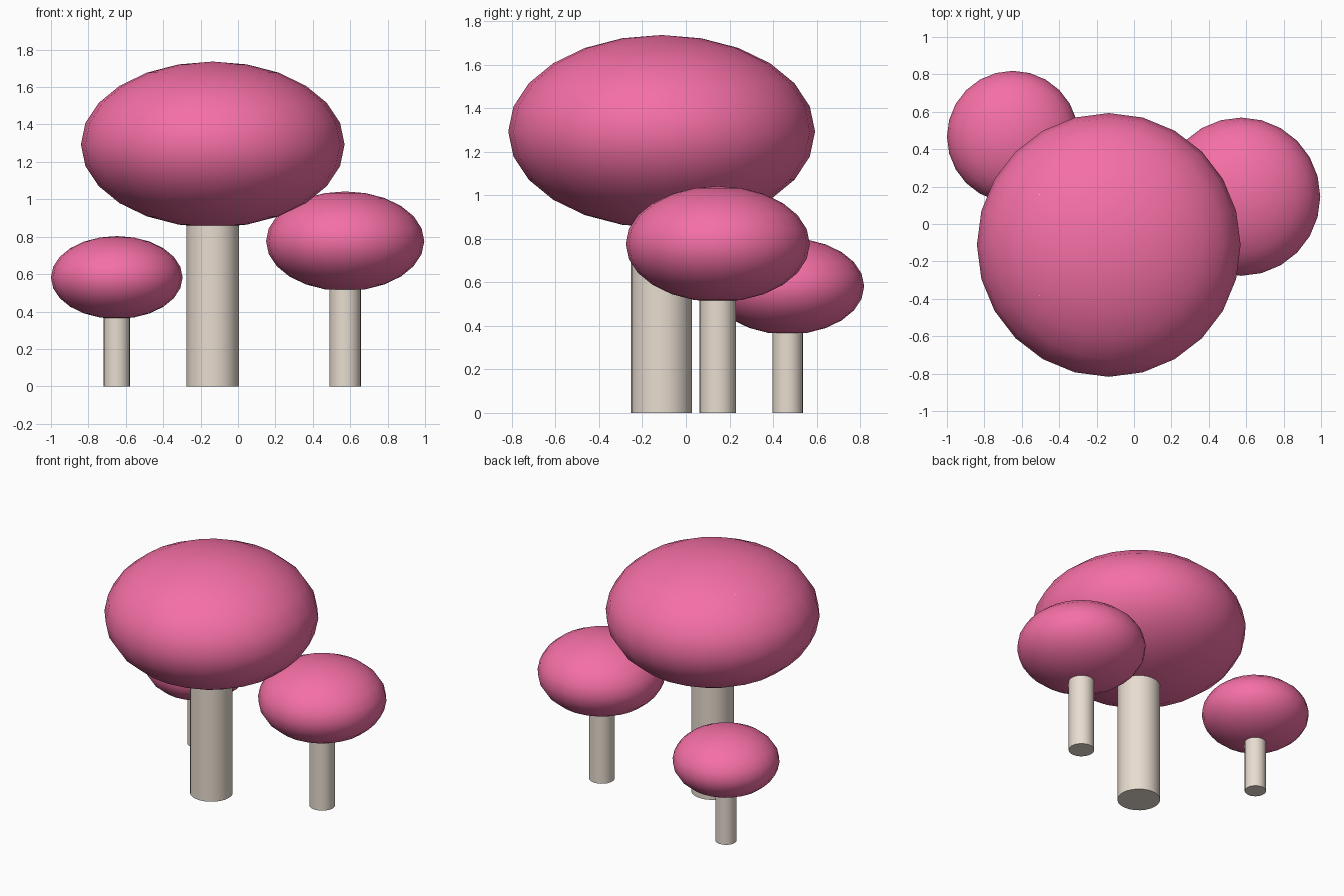
import bpy, math
from mathutils import Vector

if "Cube" in bpy.data.objects:
    bpy.data.objects.remove(bpy.data.objects["Cube"])


def material(name, rgb):
    m = bpy.data.materials.new(name)
    m.diffuse_color = (*rgb, 1)
    m.use_nodes = True
    m.node_tree.nodes["Principled BSDF"].inputs["Base Color"].default_value = m.diffuse_color
    return m


PINK = material("pink", (0.91, 0.16, 0.38))
CREAM = material("cream", (0.81, 0.72, 0.63))
WHITE = material("white", (0.95, 0.95, 0.93))


def finish(name, mat):
    ob = bpy.context.object
    ob.name = name
    ob.data.materials.append(mat)
    bpy.ops.object.shade_smooth_by_angle(angle=math.radians(40))
    return ob


def mushroom(name, x, y, cap_z, r):
    half = 0.629 * r                      # flattened cap height
    # Stem, running up into the cap
    top = cap_z - 0.8 * half
    bpy.ops.mesh.primitive_cylinder_add(vertices=24, radius=0.199 * r, depth=top,
                                        location=(x, y, top / 2))
    finish(name + "_stem", CREAM)

    # Cap
    bpy.ops.mesh.primitive_uv_sphere_add(segments=24, ring_count=12, radius=1,
                                         location=(x, y, cap_z))
    bpy.context.object.scale = (r, r, half)
    bpy.ops.object.transform_apply(location=False, rotation=False, scale=True)
    finish(name + "_cap", PINK)

    # Five tiny spots, sunk so only their tips break the cap surface
    t = math.asin(0.655)
    spot_r = 0.06 * r
    for i in range(5):
        a = i * math.tau / 5
        out = Vector((math.cos(a), math.sin(a), 0))
        up = Vector((0, 0, 1))
        point = Vector((x, y, cap_z)) + out * r * math.sin(t) + up * half * math.cos(t)
        normal = (out * math.sin(t) / r + up * math.cos(t) / half).normalized()
        bpy.ops.mesh.primitive_uv_sphere_add(
            segments=16, ring_count=12, radius=spot_r,
            location=point - normal * (spot_r + 0.0066 * r),
            rotation=normal.to_track_quat('Z', 'Y').to_euler())
        finish(f"{name}_spot_{i + 1}", WHITE)


mushroom("large_mushroom", -0.135, -0.112, 1.293, 0.705)
mushroom("medium_mushroom", 0.573, 0.146, 0.776, 0.423)
mushroom("small_mushroom", -0.648, 0.467, 0.582, 0.352)
